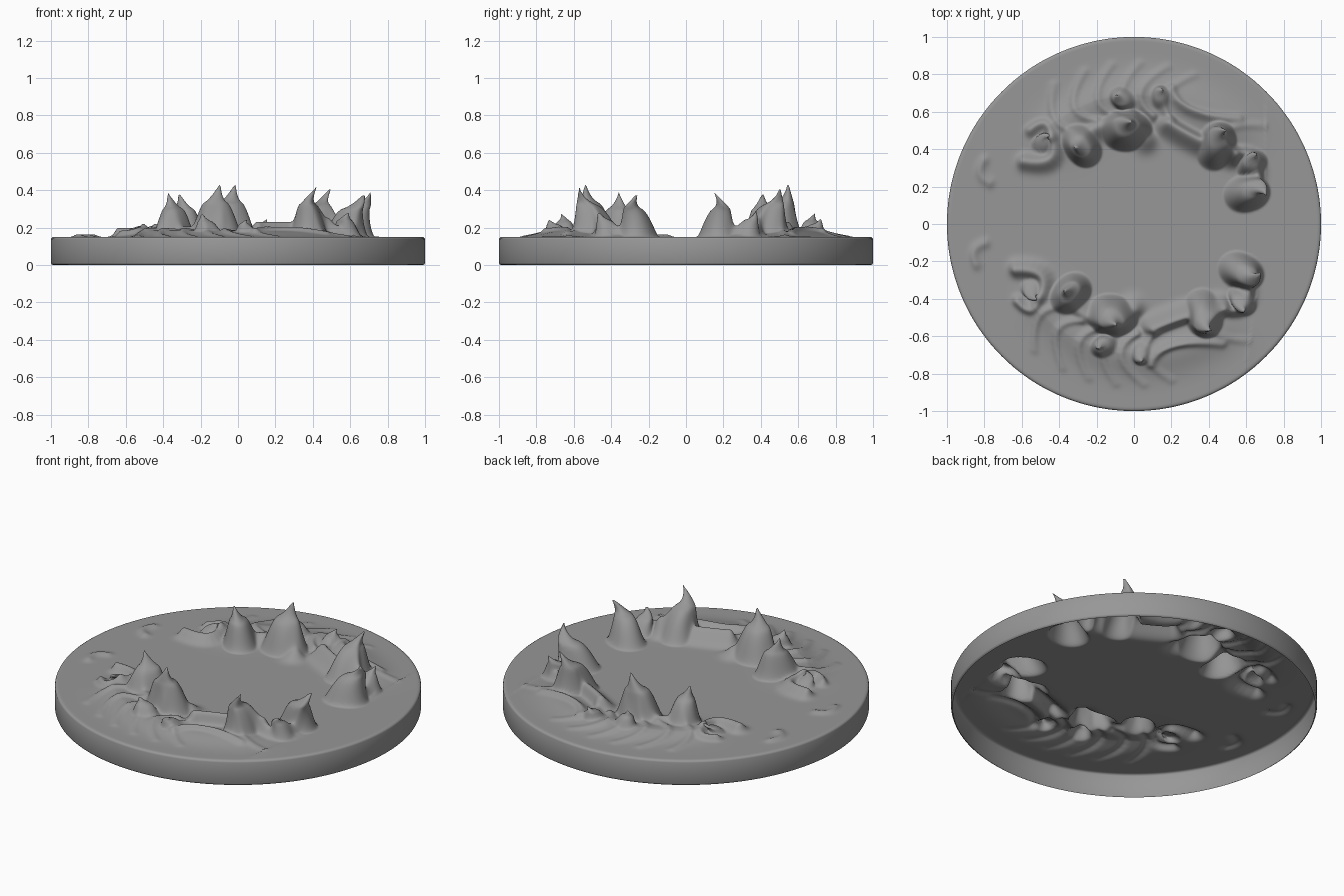
import bpy, math
from mathutils import Vector

if "Cube" in bpy.data.objects:
    bpy.data.objects.remove(bpy.data.objects["Cube"])

TOP, SEG, RINGS = 0.15, 400, 140
AXIS = math.radians(-8.6)      # twice the tilt of the mirror line
C2, S2 = math.cos(AXIS), math.sin(AXIS)

# flames of one half: base x, y, tip offset x, y, height
flames = [
    (-0.04, 0.50, 0.03, 0.03, 0.29), (-0.28, 0.42, -0.03, -0.02, 0.24),
    (0.44, 0.42, 0.05, 0.07, 0.27), (0.605, 0.165, 0.09, -0.02, 0.24),
    (-0.06, 0.66, -0.03, 0.02, 0.13), (0.14, 0.67, 0.02, 0.04, 0.10),
    (0.63, 0.32, 0.02, 0.05, 0.14), (-0.49, 0.42, 0.06, 0.05, 0.07),
]

# ridges of one half: start, bend, end, height, half width
ridges = [
    (-0.30, 0.42, -0.12, 0.52, 0.06, 0.44, 0.06, 0.05),    # inner walls
    (0.18, 0.52, 0.34, 0.43, 0.52, 0.36, 0.09, 0.045),
    (0.50, 0.36, 0.64, 0.34, 0.62, 0.16, 0.07, 0.04),
    (-0.38, 0.52, 0.05, 0.71, 0.52, 0.53, 0.04, 0.13),     # wide apron
    (0.20, 0.72, 0.30, 0.60, 0.56, 0.56, 0.05, 0.03),      # outer crest
    (-0.58, 0.33, -0.44, 0.34, -0.43, 0.45, 0.055, 0.04),  # curl
    (-0.43, 0.45, -0.47, 0.53, -0.55, 0.50, 0.05, 0.03),
    (-0.80, 0.34, -0.82, 0.27, -0.77, 0.22, 0.015, 0.025),
]
# ripples running outward from the flames, all swaying the same way
for k, deg in enumerate((40, 70, 80, 90, 100, 110, 122)):
    row = []
    for r, sway in ((0.58, 0), (0.70, 5 + k % 3), (0.86, -2)):
        a = math.radians(deg + sway)
        row += [r * math.cos(a), r * math.sin(a)]
    ridges.append((*row, 0.036, 0.026))


def bend(a, m, b, n=9):
    """Points along a curve through a start, bend and end point."""
    c = m * 2 - (a + b) / 2
    return [a * (1 - t) ** 2 + c * 2 * t * (1 - t) + b * t * t
            for t in (i / n for i in range(n + 1))]


paths = []
for r in ridges:
    pts = bend(Vector(r[:2]), Vector(r[2:4]), Vector(r[4:6]))
    mid = sum(pts, Vector((0, 0))) / len(pts)
    reach = max((q - mid).length for q in pts) + 2.4 * r[7]
    paths.append((pts, mid, reach, r[6], r[7]))


def ridge_height(p):
    total = 0
    for pts, mid, reach, h, w in paths:
        if (p - mid).length_squared > reach * reach:
            continue
        best = 9
        for a, b in zip(pts, pts[1:]):
            d = b - a
            t = max(0, min(1, (p - a).dot(d) / d.length_squared))
            best = min(best, (a + d * t - p).length_squared)
        total += (h * max(0, math.exp(-best / (w * w)) - 0.004)) ** 2
    # everything dies out toward the rim
    fade = 1 if abs(p.x) > 0.7 else max(0, min(1, (0.92 - p.length) / 0.24))
    return math.sqrt(total) * fade


def reflect(p):
    return Vector((p.x * C2 + p.y * S2, p.x * S2 - p.y * C2))


def surface(x, y):
    """Splash surface: one half is shaped, the other is its reflection."""
    p = Vector((x, y))
    flip = y * math.cos(AXIS / 2) < x * math.sin(AXIS / 2)
    if flip:
        p = reflect(p)
    base = ridge_height(p)
    cubes, shift = (base * 0.9) ** 3, Vector((0, 0))
    for i, (fx, fy, lx, ly, H) in enumerate(flames):
        R = 0.04 + 0.33 * H
        dx, dy = p.x - fx, p.y - fy
        d = math.hypot(dx, dy)
        if d > R * 1.3:
            continue
        lobed = R * (1 + 0.12 * math.cos(2 * math.atan2(dy, dx) + i * 1.9))
        s = max(0, 1 - d / lobed)
        u = min(1, s / 0.6)
        cubes += (H * (0.57 * u * u * (3 - 2 * u) + 0.43 * s ** 4)) ** 3
        twist = 0.9 * math.sin(math.pi * s)     # tip hooks over
        shift += Vector((lx - ly * twist, ly + lx * twist)) * s * s
    out = p.normalized() * base * 0.25 if p.length > 0.01 else Vector((0, 0))
    q = p + shift + out
    if flip:
        q = reflect(q)
    return (q.x, q.y, TOP + cubes ** (1 / 3))


# splashed disc: a single open-bottomed shell
verts, faces = [surface(0, 0)], []
angles = [2 * math.pi * j / SEG for j in range(SEG)]
for k in range(1, RINGS + 1):
    r = 0.98 * (k / RINGS) ** 0.8
    verts += [surface(r * math.cos(a), r * math.sin(a)) for a in angles]

# rounded rim and side wall
rim = [(0.99, 0.149), (0.997, 0.145), (1, 0.138), (1, 0.012), (0.997, 0.004), (0.99, 0)]
for r, z in rim:
    verts += [(r * math.cos(a), r * math.sin(a), z) for a in angles]

for j in range(SEG):
    faces.append((0, 1 + j, 1 + (j + 1) % SEG))
for k in range(RINGS + len(rim) - 1):
    o, n = 1 + k * SEG, 1 + (k + 1) * SEG
    for j in range(SEG):
        m = (j + 1) % SEG
        faces.append((o + j, n + j, n + m, o + m))

mesh = bpy.data.meshes.new("splashed_disc")
mesh.from_pydata(verts, [], faces)
mesh.polygons.foreach_set("use_smooth", [True] * len(mesh.polygons))
mesh.update()

# dark grey colour
grey = bpy.data.materials.new("dark_grey")
grey.diffuse_color = (0.31, 0.31, 0.31, 1)
grey.use_nodes = True
grey.node_tree.nodes["Principled BSDF"].inputs["Base Color"].default_value = grey.diffuse_color
mesh.materials.append(grey)

disc = bpy.data.objects.new("splashed_disc", mesh)
bpy.context.collection.objects.link(disc)
